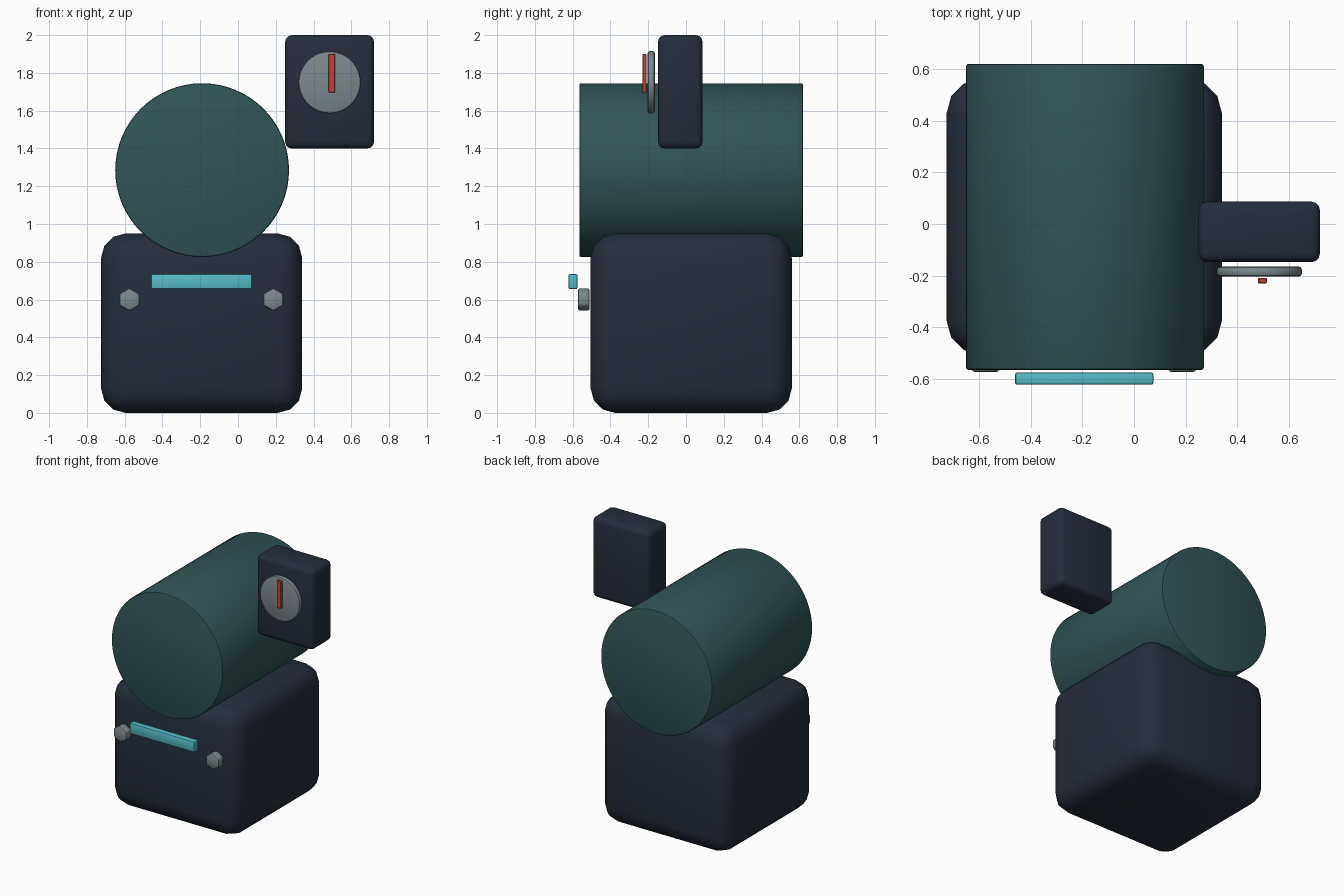
import bpy
import math

if "Cube" in bpy.data.objects:
    bpy.data.objects.remove(bpy.data.objects["Cube"], do_unlink=True)


def material(name, color):
    m = bpy.data.materials.new(name)
    m.use_nodes = True
    rgba = (*color, 1)
    m.diffuse_color = rgba
    m.node_tree.nodes["Principled BSDF"].inputs["Base Color"].default_value = rgba
    return m


navy = material("dark navy", (0.018, 0.027, 0.047))
teal = material("deep teal", (0.030, 0.090, 0.095))
steel = material("steel grey", (0.20, 0.25, 0.27))
cyan = material("bright cyan", (0.09, 0.50, 0.58))
red = material("needle red", (0.55, 0.06, 0.035))


def finish(name, mat, bevel, segments):
    """Name, colour, bevel and smooth the active object."""
    ob = bpy.context.object
    ob.name = ob.data.name = name
    ob.data.materials.append(mat)
    bpy.ops.object.transform_apply(location=False, rotation=True, scale=True)
    mod = ob.modifiers.new("rounded edges", "BEVEL")
    mod.width, mod.segments = bevel, segments
    mod.limit_method = "ANGLE"
    mod.angle_limit = math.radians(40)
    bpy.ops.object.modifier_apply(modifier=mod.name)
    bpy.ops.object.shade_smooth_by_angle(angle=math.radians(35))
    return ob


def box(name, mat, x, y, z, bevel, segments=3):
    """Box from its (low, high) extent on each axis."""
    bpy.ops.mesh.primitive_cube_add(size=1, location=[sum(r) / 2 for r in (x, y, z)])
    bpy.context.object.scale = [r[1] - r[0] for r in (x, y, z)]
    return finish(name, mat, bevel, segments)


def drum(name, mat, x, z, y, radius, sides, bevel, segments=2, turn=0):
    """Cylinder lying along y."""
    bpy.ops.mesh.primitive_cylinder_add(
        vertices=sides, radius=radius, depth=y[1] - y[0],
        location=(x, sum(y) / 2, z), rotation=(math.pi / 2, turn, 0))
    return finish(name, mat, bevel, segments)


# Base housing and the large barrel resting in it
box("base_housing", navy, (-0.725, 0.34), (-0.505, 0.56), (0, 0.95), 0.13)
drum("barrel", teal, -0.19, 1.285, (-0.565, 0.62), 0.46, 64, 0.01)

# Front light bar between two hexagonal bolts
box("light_bar", cyan, (-0.46, 0.075), (-0.622, -0.575), (0.655, 0.735), 0.008, 2)
for name, x in (("right_bolt", -0.575), ("left_bolt", 0.187)):
    drum(name, steel, x, 0.6, (-0.573, -0.51), 0.062, 6, 0.012)

# Gauge box with dial and needle
box("gauge_box", navy, (0.25, 0.72), (-0.148, 0.087), (1.4, 2.0), 0.035)
drum("gauge_dial", steel, 0.485, 1.75, (-0.203, -0.165), 0.165, 48, 0.012)
box("gauge_needle", red, (0.48, 0.514), (-0.23, -0.209), (1.695, 1.9), 0.003, 1)
